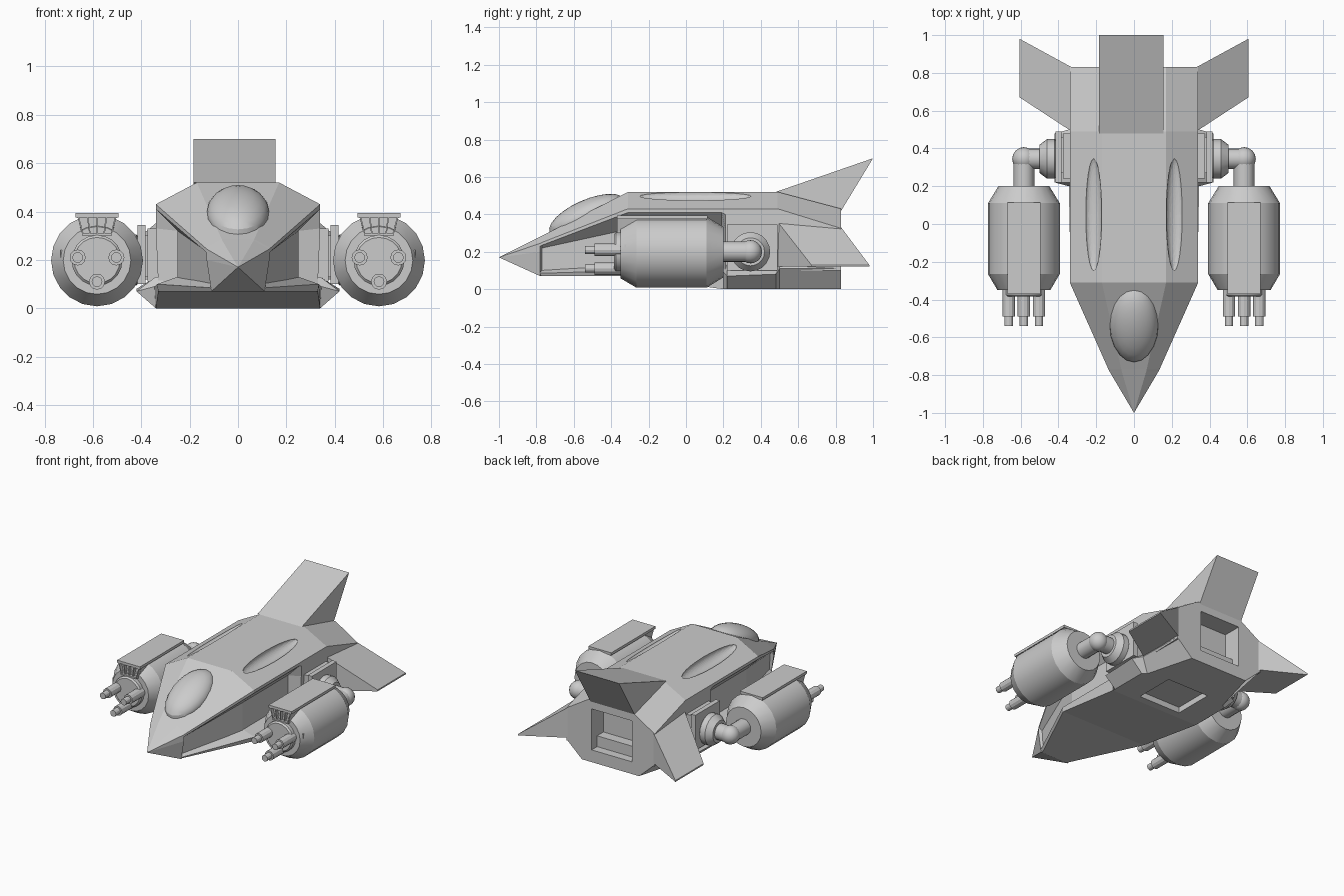
import bpy, bmesh, math
from mathutils import Vector, Matrix

if "Cube" in bpy.data.objects:
    bpy.data.objects.remove(bpy.data.objects["Cube"])


def finish(name, bm, mirror=False, smooth=False):
    bmesh.ops.remove_doubles(bm, verts=bm.verts, dist=1e-4)
    bmesh.ops.recalc_face_normals(bm, faces=bm.faces)
    me = bpy.data.meshes.new(name)
    bm.to_mesh(me)
    bm.free()
    ob = bpy.data.objects.new(name, me)
    bpy.context.collection.objects.link(ob)
    bpy.ops.object.select_all(action='DESELECT')
    bpy.context.view_layer.objects.active = ob
    ob.select_set(True)
    if smooth:
        bpy.ops.object.shade_smooth_by_angle(angle=math.radians(25))
    if mirror:
        ob.modifiers.new("mirror", 'MIRROR').use_mirror_merge = False
    return ob


def loft(name, rings, mirror=False, cap_first=True):
    """Skin a list of equal-length rings of 3D points."""
    bm = bmesh.new()
    rows = [[bm.verts.new(p) for p in r] for r in rings]
    n = len(rows[0])
    for a, b in zip(rows, rows[1:]):
        for i in range(n):
            bm.faces.new((a[i], a[(i + 1) % n], b[(i + 1) % n], b[i]))
    if cap_first:
        bm.faces.new(rows[0])
    bm.faces.new(rows[-1])
    return finish(name, bm, mirror)


def sym(y, half):
    """Symmetric cross-section at y from its right half, top to bottom."""
    return [(x, y, z) for x, z in half] + [(-x, y, z) for x, z in reversed(half)]


def box(name, x, y, z, mirror=False):
    return loft(name, [[(x[0], v, z[0]), (x[1], v, z[0]), (x[1], v, z[1]), (x[0], v, z[1])]
                       for v in y], mirror)


def lathe(name, profile, centre, axis='Y', sides=20):
    """Turn (distance along axis, radius) points about an axis; mirrored left/right."""
    bm = bmesh.new()
    rows = []
    for d, r in profile:
        row = []
        for i in range(sides):
            t = math.tau * i / sides
            u, w = r * math.cos(t), r * math.sin(t)
            off = (u, d, w) if axis == 'Y' else (d, u, w)
            row.append(bm.verts.new(Vector(centre) + Vector(off)))
        rows.append(row)
    for a, b in zip(rows, rows[1:]):
        for i in range(sides):
            bm.faces.new((a[i], a[(i + 1) % sides], b[(i + 1) % sides], b[i]))
    bm.faces.new(rows[0])
    bm.faces.new(rows[-1])
    return finish(name, bm, True, True)


def ellipsoid(name, centre, radii, rot, mirror=False, smooth=True, seg=24, rings=16):
    bm = bmesh.new()
    m = Matrix.Translation(centre) @ rot @ Matrix.Diagonal((*radii, 1))
    bmesh.ops.create_uvsphere(bm, u_segments=seg, v_segments=rings, radius=1, matrix=m)
    return finish(name, bm, mirror, smooth)


def cut(targets, cutter):
    cutter.hide_render = True
    for ob in targets:
        bpy.context.view_layer.objects.active = ob
        mod = ob.modifiers.new("cut", 'BOOLEAN')
        mod.operation, mod.object, mod.solver = 'DIFFERENCE', cutter, 'EXACT'
        bpy.ops.object.modifier_apply(modifier=mod.name)
    bpy.data.objects.remove(cutter)


# Hull: top edge, rim, under-rim, wall top, wall bottom
mid = [(.17, .52), (.34, .43), (.34, .41), (.25, .32), (.25, .08)]
full = [(.17, .52), (.34, .43), (.34, .4), (.34, .33), (.33, .1)]
hull = loft("hull", [
    sym(-1, [(0, .17)] * 5),
    sym(-.78, [(.065, .28), (.13, .245), (.13, .23), (.13, .2), (.11, .07)]),
    sym(-.77, [(.067, .285), (.135, .25), (.135, .235), (.11, .22), (.1, .08)]),
    sym(-.31, mid), sym(.19, mid), sym(.21, full), sym(.49, full),
    sym(.83, [(.17, .43), (.34, .325), (.34, .3), (.34, .25), (.34, .1)]),
], cap_first=False)

# Belly: top edge, outer edge, bottom edge
belly = loft("belly", [
    sym(-.78, [(.1, .1), (.115, .085), (.1, .07)]),
    sym(-.3, [(.25, .13), (.335, .1), (.33, .07)]),
    sym(.2, [(.25, .13), (.345, .09), (.34, 0)]),
    sym(.22, [(.34, .13), (.42, .07), (.34, 0)]),
    sym(.48, [(.34, .13), (.42, .08), (.34, 0)]),
    sym(.5, [(.34, .12), (.345, .11), (.31, 0)]),
    sym(.83, [(.33, .12), (.34, .11), (.22, 0)]),
])

# Rear hatch, belly hatch and roof dents
cut([hull, belly], box("hatch_cutter", (-.165, .145), (.7, .9), (.085, .37)))
cut([belly], box("belly_cutter", (-.16, .16), (.25, .53), (-.05, .04)))
for s in (-1, 1):
    cut([hull], ellipsoid("dent_cutter", (s * .215, .05, .5), (.048, .3, .035),
                          Matrix.Rotation(s * .45, 4, 'Y'), smooth=False))
box("hatch_step", (-.165, .145), (.68, .77), (.08, .16))

# Canopy on the nose slope
ellipsoid("canopy", (0, -.53, .392), (.13, .218, .085), Matrix.Rotation(math.radians(24), 4, 'X'),
          seg=20, rings=12)

# Tail fin and side fins: wedges with a thick root and a thin tip
loft("tail_fin", [[(x, .48, .52), (x, 1, .7), (x, .83, .42)] for x in (-.185, .155)])
loft("side_fin", [[(.33, .49, .36), (.33, .49, .12), (.605, .67, .12), (.605, .67, .13)],
                  [(.33, .83, .33), (.33, .83, .12), (.605, .98, .12), (.605, .98, .13)]], True)

# Side mounts for the nacelles
box("mount_block", (.2, .375), (.24, .48), (.11, .33), True)
box("mount_plate", (.375, .385), (.27, .46), (.13, .3), True)
box("mount_flange", (.383, .415), (.22, .49), (.1, .345), True)
lathe("mount_hub", [(0, .08), (.02, .105), (.06, .105), (.1, .075)], (.40, .345, .2), 'X', 20)
lathe("elbow_arm", [(0, .055), (.13, .055)], (.455, .345, .2), 'X', 16)
ellipsoid("elbow_joint", (.583, .345, .2), (.062, .062, .062), Matrix(), True, seg=16, rings=10)
lathe("elbow_pipe", [(.15, .055), (.345, .055)], (.583, 0, .2), 'Y', 16)

# Nacelles
NX, NZ = .583, .198
lathe("nacelle", [(-.35, .14), (-.265, .19), (.11, .19), (.2, .135)], (NX, 0, NZ))
lathe("nacelle_face", [(-.385, .095), (-.375, .105), (-.34, .105)], (NX, 0, NZ))
box("nacelle_side_block", (.67, .735), (-.33, -.2), (.19, .24), True)

# Three-barrel gun cluster on each nacelle
for i, (dx, z) in enumerate([(-.08, .21), (.08, .21), (0, .11)]):
    lathe(f"gun_barrel_{i + 1}",
          [(-.54, .015), (-.54, .022), (-.49, .022), (-.49, .033), (-.34, .033)],
          (NX + dx, 0, z), 'Y', 12)

# Intake on top of each nacelle: tapered housing with a lid and front slats
loft("intake_housing", [[(NX - .062, y, .305), (NX + .062, y, .305),
                         (NX + .08, y, .375), (NX - .08, y, .375)] for y in (-.345, .11)], True)
box("intake_lid", (NX - .088, NX + .088), (-.37, .115), (.375, .393), True)
box("intake_sill", (NX - .062, NX + .062), (-.37, -.33), (.3, .31), True)
for i in range(5):
    t = (i - 2) / 2
    loft(f"intake_slat_{i + 1}", [
        [(NX + t * .058 - .003, y, .305), (NX + t * .058 + .003, y, .305),
         (NX + t * .078 + .003, y, .38), (NX + t * .078 - .003, y, .38)]
        for y in (-.368, -.34)], True)
